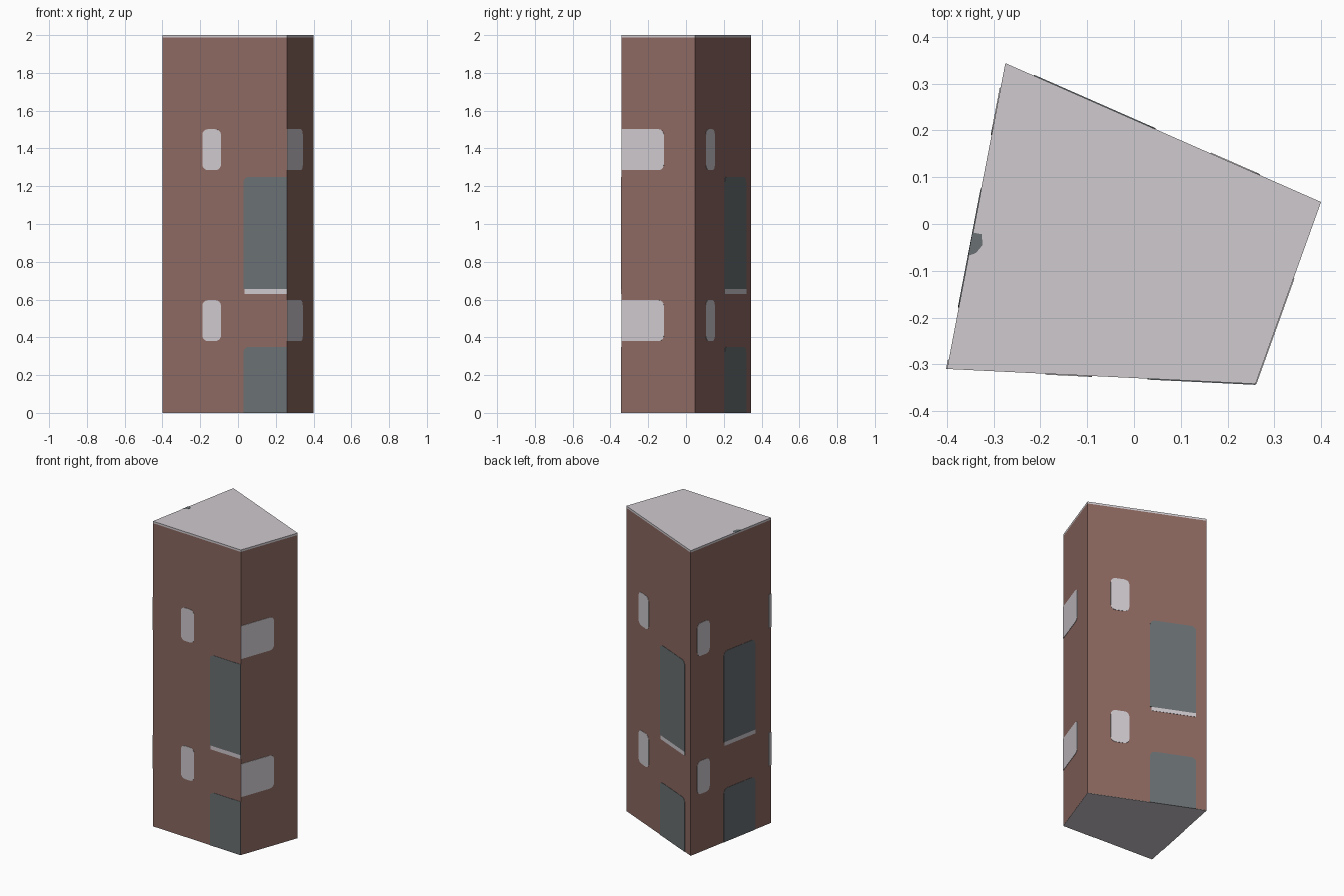
import bpy, bmesh, math
from mathutils import Vector

cube = bpy.data.objects.get("Cube")
if cube:
    bpy.data.objects.remove(cube, do_unlink=True)


def material(name, colour):
    m = bpy.data.materials.new(name)
    m.use_nodes = True
    m.diffuse_color = (*colour, 1)
    bsdf = next(n for n in m.node_tree.nodes if n.type == 'BSDF_PRINCIPLED')
    bsdf.inputs["Base Color"].default_value = (*colour, 1)
    bsdf.inputs["Roughness"].default_value = 0.9
    return m


BRICK = material("brick brown", (0.265, 0.140, 0.119))
PALE = material("pale grey", (0.62, 0.585, 0.613))
SLATE = material("slate grey", (0.144, 0.163, 0.172))

# Footprint corners, counter-clockwise from the front right
A, B, C, D = (Vector(p) for p in ((-0.4, -0.31), (0.26, -0.342), (0.4, 0.047), (-0.275, 0.344)))
CORNERS = [A, B, C, D]
WALLS = {"front": (A, B), "left": (B, C), "back": (C, D), "right": (D, A)}


def solid(name, outline, offset, mat):
    """Extrude a closed outline by an offset into a closed solid."""
    bm = bmesh.new()
    face = bm.faces.new([bm.verts.new(p) for p in outline])
    ext = bmesh.ops.extrude_face_region(bm, geom=[face], use_keep_orig=True)
    verts = [g for g in ext["geom"] if isinstance(g, bmesh.types.BMVert)]
    bmesh.ops.translate(bm, verts=verts, vec=offset)
    bmesh.ops.recalc_face_normals(bm, faces=bm.faces)
    mesh = bpy.data.meshes.new(name)
    bm.to_mesh(mesh)
    bm.free()
    mesh.materials.append(mat)
    ob = bpy.data.objects.new(name, mesh)
    bpy.context.collection.objects.link(ob)
    return ob


def rounded(u0, u1, z0, z1, radii):
    """Rectangle with radii for bottom-left, bottom-right, top-right, top-left."""
    spots = ((u0, z0, 1, 1), (u1, z0, -1, 1), (u1, z1, -1, -1), (u0, z1, 1, -1))
    points = []
    for i, ((u, z, su, sz), r) in enumerate(zip(spots, radii)):
        if r == 0:
            points.append((u, z))
            continue
        for k in range(5):
            a = math.pi * (1 + i / 2 + k / 8)
            points.append((u + su * r + r * math.cos(a), z + sz * r + r * math.sin(a)))
    return points


def panel(name, wall, t0, t1, z0, z1, radii, mat):
    """Thin plate on a wall, between fractions t0 and t1 of its width."""
    start, end = WALLS[wall]
    along = (end - start).normalized()
    width = (end - start).length
    normal = Vector((along.y, -along.x, 0))
    outline = []
    for u, z in rounded(t0 * width, t1 * width, z0, z1, radii):
        p = start + along * u
        outline.append(Vector((p.x, p.y, z)) + normal * 0.002)
    solid(wall + "_" + name, outline, -normal * 0.004, mat)


def prism(name, z0, z1, mat):
    solid(name, [(p.x, p.y, z0) for p in CORNERS], Vector((0, 0, z1 - z0)), mat)


# Tower body, thin floor and roof
prism("floor", 0, 0.002, PALE)
prism("tower_walls", 0.002, 1.987, BRICK)
prism("roof", 1.987, 2, PALE)

# Small pale windows, in two storeys; some run into a corner
r = 0.03
small = [("front", 0.32, 0.47, (r, r, r, r)), ("left", 0, 0.58, (0, r, r, 0)),
         ("back", 0.195, 0.35, (r, r, r, r)), ("right", 0.08, 0.235, (r, r, r, r)),
         ("right", 0.97, 1, (0, 0, 0, 0))]
for i, (wall, t0, t1, radii) in enumerate(small):
    for storey, z in (("lower", 0.38), ("upper", 1.285)):
        panel(f"{storey}_window_{i}", wall, t0, t1, z, z + 0.217, radii, PALE)

# Tall slate windows with sills, above slate doors
for wall, t0, t1 in (("front", 0.65, 1), ("back", 0.525, 0.91), ("right", 0.41, 0.80)):
    q = 0 if t1 == 1 else 0.03
    panel("tall_window", wall, t0, t1, 0.655, 1.25, (0, 0, q, 0.03), SLATE)
    panel("sill", wall, t0 + 0.01, t1, 0.63, 0.655, (0, 0, 0, 0), PALE)
    panel("door", wall, t0, t1, 0, 0.35, (0, 0, q, 0.03), SLATE)

# Small dark patch near the roof's right edge
patch = [(-0.355, -0.068), (-0.338, -0.062), (-0.324, -0.045), (-0.325, -0.022), (-0.346, -0.018)]
solid("roof_patch", [(x, y, 1.999) for x, y in patch], Vector((0, 0, 0.002)), SLATE)
